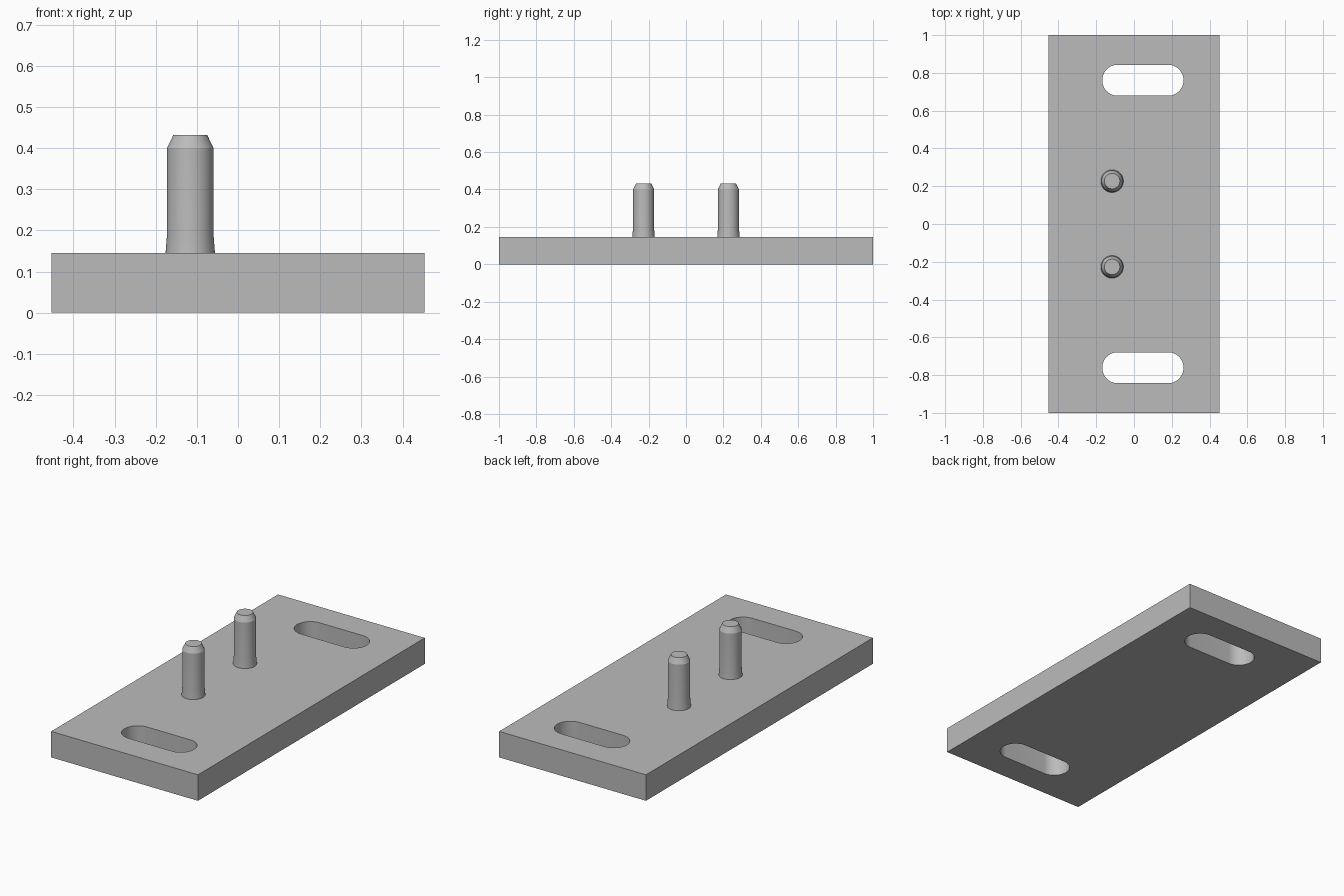
import bpy
import bmesh
from math import cos, sin, pi, radians

default = bpy.data.objects.get("Cube")
if default:
    bpy.data.objects.remove(default, do_unlink=True)

# Single grey metal material
GREY = (0.5, 0.5, 0.5, 1)
metal = bpy.data.materials.new("grey_metal")
metal.use_nodes = True
metal.diffuse_color = GREY
metal.node_tree.nodes["Principled BSDF"].inputs["Base Color"].default_value = GREY

WIDTH, LENGTH, THICK = 0.906, 2.0, 0.145
SLOT_X, SLOT_Y, SLOT_R, SLOT_HALF = 0.047, 0.761, 0.082, 0.133
PIN_X, PIN_Y, SIDES = -0.116, 0.227, 48


def make_object(name, bm):
    bmesh.ops.recalc_face_normals(bm, faces=bm.faces)
    mesh = bpy.data.meshes.new(name)
    bm.to_mesh(mesh)
    bm.free()
    mesh.materials.append(metal)
    obj = bpy.data.objects.new(name, mesh)
    bpy.context.collection.objects.link(obj)
    return obj


def activate(obj):
    bpy.ops.object.select_all(action="DESELECT")
    obj.select_set(True)
    bpy.context.view_layer.objects.active = obj


def slot_cutter(y, steps=24):
    """Rounded-end prism that passes through the plate."""
    bm = bmesh.new()
    outline = []
    for side in (1, -1):
        for i in range(steps + 1):
            a = -pi / 2 + pi * i / steps
            outline.append(bm.verts.new((SLOT_X + side * (SLOT_HALF + SLOT_R * cos(a)),
                                         y + side * SLOT_R * sin(a), -0.1)))
    face = bm.faces.new(outline)
    top = bmesh.ops.extrude_face_region(bm, geom=[face])["geom"]
    bmesh.ops.translate(bm, vec=(0, 0, THICK + 0.2),
                        verts=[v for v in top if isinstance(v, bmesh.types.BMVert)])
    cutter = make_object("slot_cutter", bm)
    cutter.hide_render = True
    return cutter


def pin(name, y):
    """Turned pin: flared foot, straight shank, chamfered tip."""
    profile = [(0.060, THICK), (0.0565, 0.19), (0.0565, 0.40), (0.041, 0.432)]
    bm = bmesh.new()
    rings = [[bm.verts.new((PIN_X + r * cos(2 * pi * i / SIDES),
                            y + r * sin(2 * pi * i / SIDES), z))
              for i in range(SIDES)] for r, z in profile]
    for low, high in zip(rings, rings[1:]):
        for i in range(SIDES):
            j = (i + 1) % SIDES
            bm.faces.new((low[i], low[j], high[j], high[i]))
    bm.faces.new(rings[0])
    bm.faces.new(rings[-1])
    return make_object(name, bm)


# Base plate
bm = bmesh.new()
bmesh.ops.create_cube(bm, size=1)
bmesh.ops.scale(bm, vec=(WIDTH, LENGTH, THICK), verts=bm.verts)
bmesh.ops.translate(bm, vec=(0, 0, THICK / 2), verts=bm.verts)
plate = make_object("base_plate", bm)

# Mounting slots
for side in (1, -1):
    cutter = slot_cutter(side * SLOT_Y)
    mod = plate.modifiers.new("slot", "BOOLEAN")
    mod.operation = "DIFFERENCE"
    mod.solver = "EXACT"
    mod.object = cutter
    activate(plate)
    bpy.ops.object.modifier_apply(modifier=mod.name)
    bpy.data.objects.remove(cutter, do_unlink=True)

# Locating pins
pins = [pin("front_pin", -PIN_Y), pin("back_pin", PIN_Y)]

# Smooth round walls, keep edges crisp
for obj in [plate] + pins:
    activate(obj)
    bpy.ops.object.shade_smooth_by_angle(angle=radians(20))
